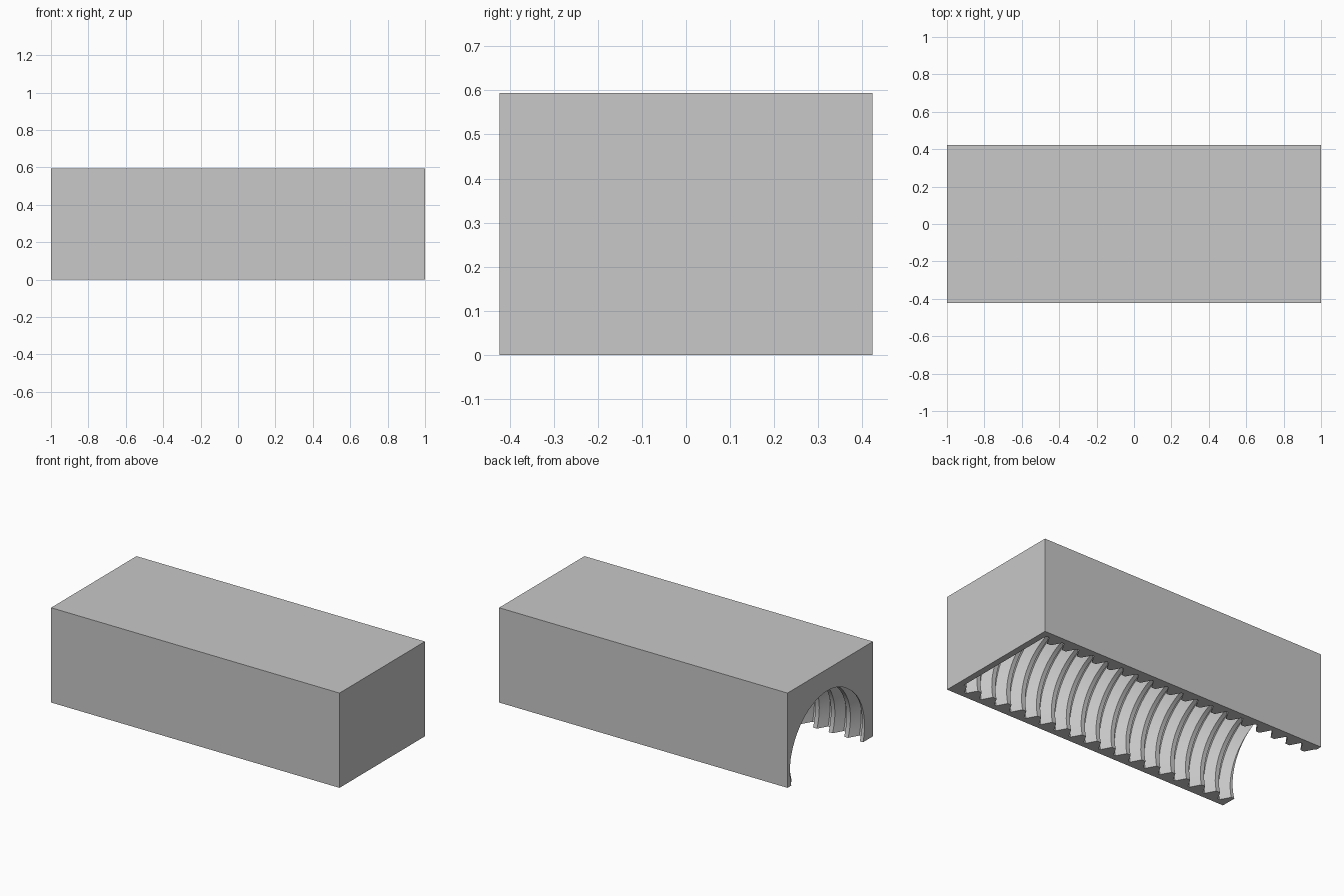
import bpy
import bmesh
from math import cos, sin, pi, radians

old = bpy.data.objects.get("Cube")
if old:
    bpy.data.objects.remove(old, do_unlink=True)

LENGTH, WIDTH, HEIGHT = 2.0, 0.846, 0.594
AXIS_Z = 0.1            # height of the thread axis
MAJOR, MINOR = 0.398, 0.34
PITCH = 0.108
CREST_X = -0.942        # crest position on the +y side
CLOSED_END = 0.96
SEGMENTS, TURNS = 72, 23


def make_material(name, rgb):
    mat = bpy.data.materials.new(name)
    mat.use_nodes = True
    mat.diffuse_color = (*rgb, 1)
    mat.node_tree.nodes["Principled BSDF"].inputs["Base Color"].default_value = (*rgb, 1)
    return mat


def make_object(name, bm, mat):
    bmesh.ops.recalc_face_normals(bm, faces=bm.faces)
    mesh = bpy.data.meshes.new(name)
    bm.to_mesh(mesh)
    bm.free()
    mesh.materials.append(mat)
    obj = bpy.data.objects.new(name, mesh)
    bpy.context.collection.objects.link(obj)
    return obj


grey = make_material("plain grey", (0.58, 0.58, 0.58))

# Solid block
bm = bmesh.new()
bmesh.ops.create_cube(bm, size=1)
bmesh.ops.scale(bm, vec=(LENGTH, WIDTH, HEIGHT), verts=bm.verts)
bmesh.ops.translate(bm, vec=(0, 0, HEIGHT / 2), verts=bm.verts)
block = make_object("threaded_block", bm, grey)

# Threaded rod: one V profile per pitch, swept along a helix
profile = [(-PITCH / 8, MINOR), (PITCH / 8, MINOR),
           (PITCH * 7 / 16, MAJOR), (PITCH * 9 / 16, MAJOR)]
step = len(profile)
rows = [(CREST_X + (turn - 3) * PITCH + dx, r)
        for turn in range(TURNS) for dx, r in profile]
bm = bmesh.new()
columns = []
for j in range(SEGMENTS):
    a = 2 * pi * j / SEGMENTS
    columns.append([bm.verts.new((x + PITCH * j / SEGMENTS, r * cos(a), AXIS_Z + r * sin(a)))
                    for x, r in rows])
for j in range(SEGMENTS):
    here = columns[j]
    # the last column joins the first one a full turn further on
    after = columns[j + 1] if j + 1 < SEGMENTS else columns[0][step:]
    for i in range(min(len(here), len(after)) - 1):
        bm.faces.new((here[i], here[i + 1], after[i + 1], after[i]))

# Trim the rod square at both ends and cap it
for x, direction in ((-LENGTH / 2 - 0.05, -1), (CLOSED_END, 1)):
    bmesh.ops.bisect_plane(bm, geom=bm.verts[:] + bm.edges[:] + bm.faces[:],
                           plane_co=(x, 0, 0), plane_no=(direction, 0, 0), clear_outer=True)
bmesh.ops.remove_doubles(bm, verts=bm.verts, dist=0.00001)
bmesh.ops.holes_fill(bm, edges=[e for e in bm.edges if e.is_boundary], sides=0)
cutter = make_object("thread_cutter", bm, grey)
cutter.hide_render = True

# Cut the half-open threaded channel
cut = block.modifiers.new("thread", 'BOOLEAN')
cut.operation = 'DIFFERENCE'
cut.solver = 'EXACT'
cut.object = cutter
bpy.context.view_layer.update()
graph = bpy.context.evaluated_depsgraph_get()
result = bpy.data.meshes.new_from_object(block.evaluated_get(graph))
block.modifiers.clear()
block.data = result
bpy.data.objects.remove(cutter, do_unlink=True)

bpy.ops.object.select_all(action='DESELECT')
block.select_set(True)
bpy.context.view_layer.objects.active = block
bpy.ops.object.shade_smooth_by_angle(angle=radians(30))
